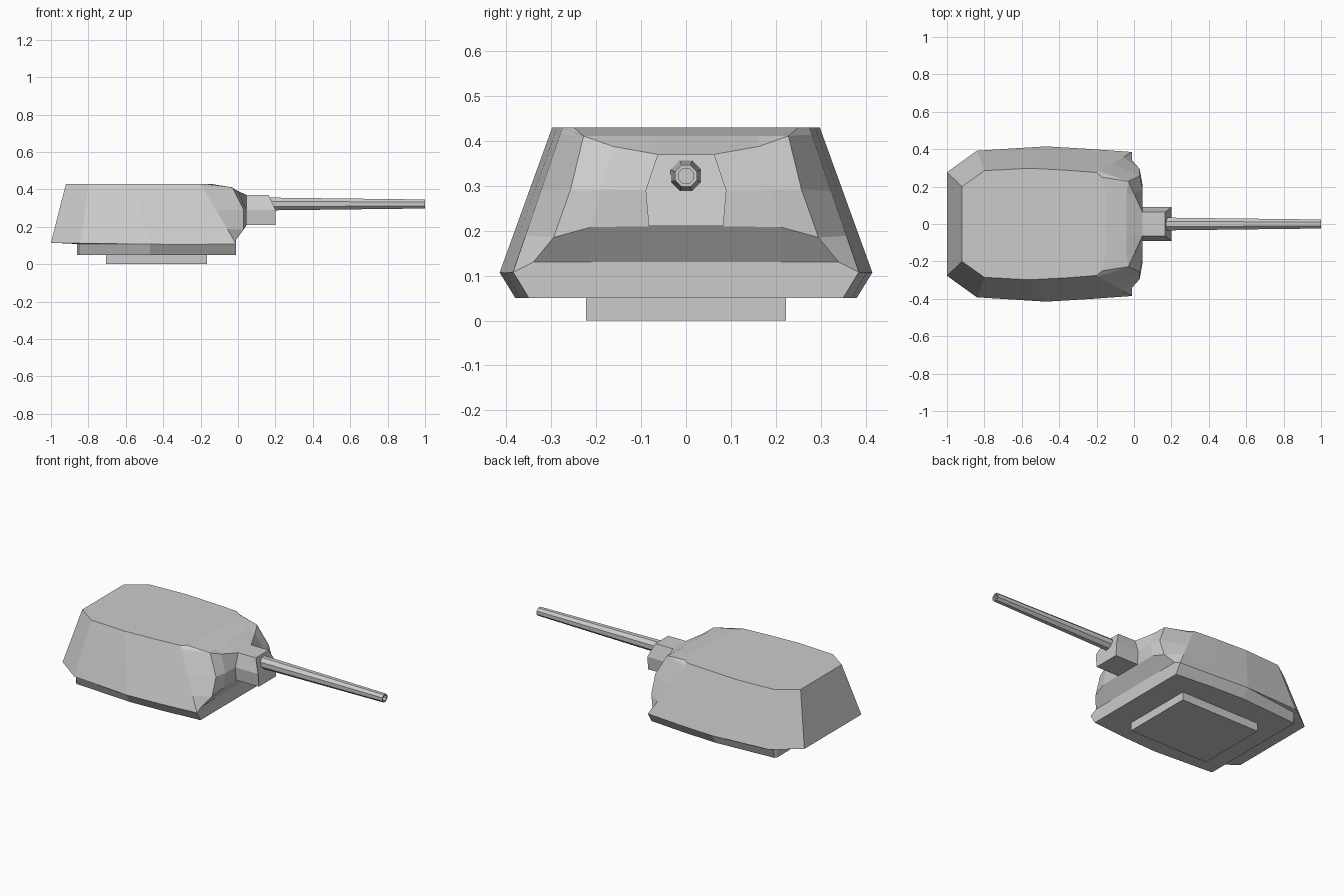
import bpy, bmesh
from math import cos, sin, pi
from mathutils import Vector

if "Cube" in bpy.data.objects:
    bpy.data.objects.remove(bpy.data.objects["Cube"])


def loft(name, rings):
    """Skin a list of closed rings and cap both ends."""
    bm = bmesh.new()
    loops = [[bm.verts.new(p) for p in r] for r in rings]
    n = len(loops[0])
    for a, b in zip(loops, loops[1:]):
        for i in range(n):
            j = (i + 1) % n
            bm.faces.new((a[i], a[j], b[j], b[i]))
    bm.faces.new(loops[0][::-1])
    bm.faces.new(loops[-1])
    bmesh.ops.remove_doubles(bm, verts=bm.verts, dist=0.0005)
    bmesh.ops.recalc_face_normals(bm, faces=bm.faces)
    me = bpy.data.meshes.new(name)
    bm.to_mesh(me)
    bm.free()
    ob = bpy.data.objects.new(name, me)
    bpy.context.collection.objects.link(ob)
    return ob


def mirrored(half):
    return half + [(x, -y, z) for x, y, z in reversed(half)]


def straight(bottom, under, rim, top):
    """Vertical column whose wall runs straight from rim to roof."""
    a, b = Vector(rim), Vector(top)
    wall = [tuple(a.lerp(b, t)) for t in (0.25, 0.56, 0.9, 0.95)]
    return [bottom, under, rim, *wall, top]


# Turret shell: columns of the +y half, rear to front centre
columns = [
    straight((-.86, .345, .05), (-.86, .345, .108), (-1, .277, .115), (-.92, .2, .43)),
    straight((-.85, .355, .05), (-.85, .365, .108), (-.84, .392, .112), (-.80, .285, .43)),
    straight((-.47, .38, .05), (-.47, .415, .107), (-.47, .415, .107), (-.56, .298, .43)),
    straight((-.25, .37, .05), (-.25, .402, .106), (-.25, .402, .106), (-.35, .287, .43)),
    straight((-.01, .35, .05), (-.01, .385, .108), (-.01, .385, .108), (-.20, .275, .43)),
    [(-.01, .34, .05), (-.01, .34, .13), (-.01, .34, .13), (.03, .295, .185),
     (.03, .257, .292), (-.03, .228, .411), (-.03, .228, .411), (-.17, .25, .43)],
    [(-.01, .21, .05), (-.01, .21, .13), (-.01, .21, .13), (.045, .212, .208),
     (.045, .19, .292), (.0, .163, .388), (-.04, .163, .411), (-.15, .165, .43)],
    [(-.01, .083, .05), (-.01, .083, .13), (-.01, .083, .13), (.045, .083, .21),
     (.045, .09, .29), (.045, .063, .37), (-.04, .063, .411), (-.15, .063, .43)],
]
loft("turret_shell", [mirrored(list(level)) for level in zip(*columns)])

# Turret ring plinth
loft("turret_base", [[(-.705, -.223, z), (-.165, -.223, z), (-.165, .223, z), (-.705, .223, z)]
                     for z in (0, .052)])

# Gun mantlet block with sloped upper nose
section = [(.083, .21), (.09, .29), (.063, .37)]
loft("gun_mantlet", [mirrored([(x, y, z) for x, (y, z) in zip(xs, section)])
                     for xs in ((.03, .03, .03), (.2, .2, .165))])

# Tapered octagonal barrel with hollow muzzle
loft("gun_barrel", [[(x, r * cos(pi / 8 + i * pi / 4), .322 + r * sin(pi / 8 + i * pi / 4))
                     for i in range(8)]
                    for x, r in ((.16, .037), (1, .026), (1, .018), (.93, .018))])
